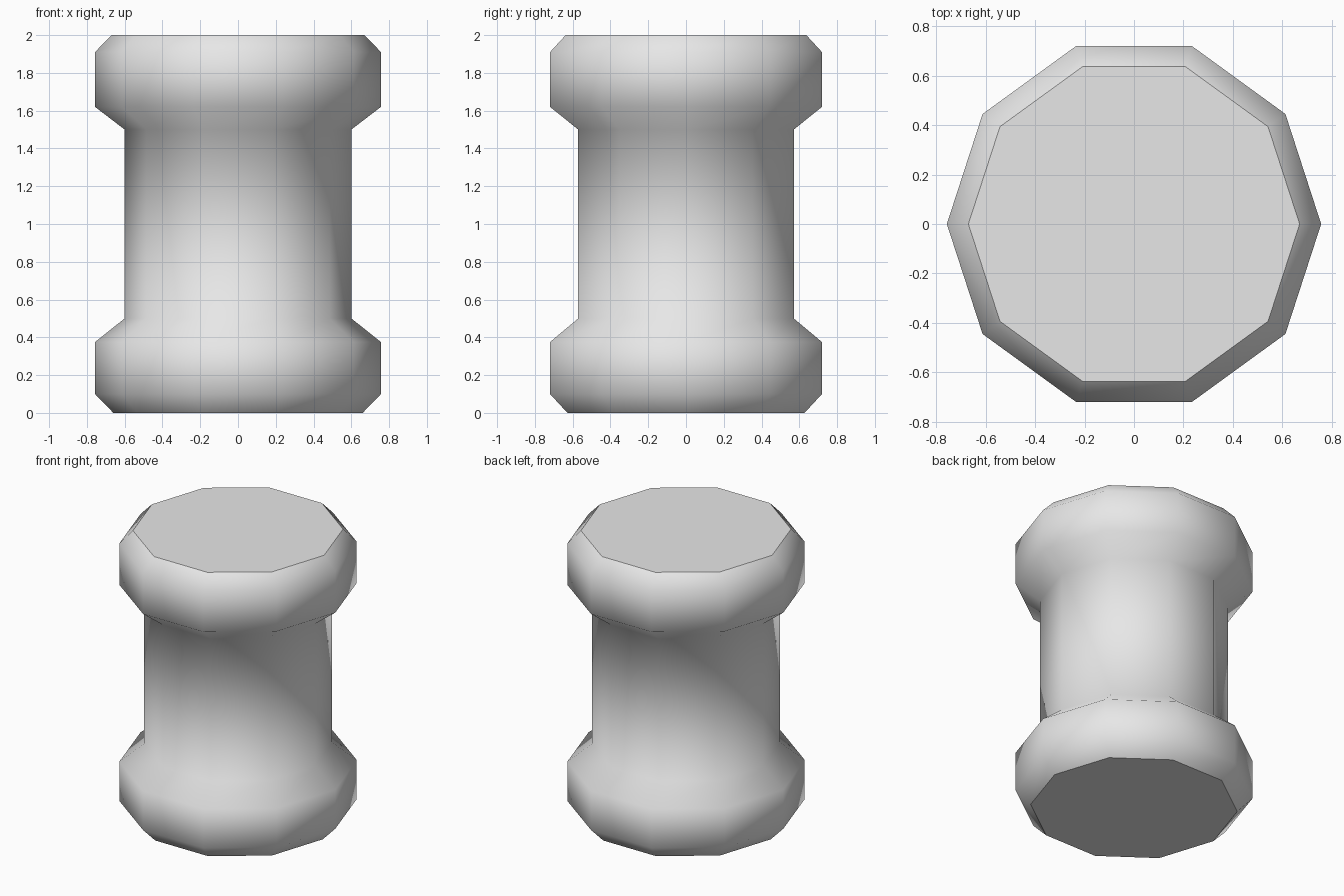
import bpy
import bmesh
from math import cos, sin, tau

SIDES = 10

# Remove the default cube
cube = bpy.data.objects.get("Cube")
if cube:
    bpy.data.objects.remove(cube, do_unlink=True)

# Plain grey material
grey = bpy.data.materials.new("plain_grey")
grey.use_nodes = True
colour = (0.8, 0.8, 0.8, 1.0)
grey.diffuse_color = colour
grey.node_tree.nodes["Principled BSDF"].inputs["Base Color"].default_value = colour


def lathe(name, profile):
    """Turn a (radius, height) profile into a closed, capped solid."""
    bm = bmesh.new()
    rings = [[bm.verts.new((r * cos(tau * i / SIDES), r * sin(tau * i / SIDES), z))
              for i in range(SIDES)] for r, z in profile]

    # Smooth side bands
    for low, high in zip(rings, rings[1:]):
        for i in range(SIDES):
            j = (i + 1) % SIDES
            bm.faces.new((low[i], low[j], high[j], high[i])).smooth = True

    # Flat end caps with crisp rims
    for ring in (rings[0][::-1], rings[-1]):
        cap = bm.faces.new(ring)
        cap.smooth = False
        for edge in cap.edges:
            edge.smooth = False

    bm.normal_update()
    mesh = bpy.data.meshes.new(name)
    bm.to_mesh(mesh)
    bm.free()
    mesh.materials.append(grey)
    obj = bpy.data.objects.new(name, mesh)
    bpy.context.collection.objects.link(obj)
    return obj


# Flanged column: chamfered foot, straight shaft, chamfered head
lathe("flanged_column", [
    (0.66, 0.0), (0.757, 0.10), (0.757, 0.375), (0.60, 0.50),
    (0.60, 1.50), (0.757, 1.62), (0.757, 1.91), (0.67, 2.0),
])
